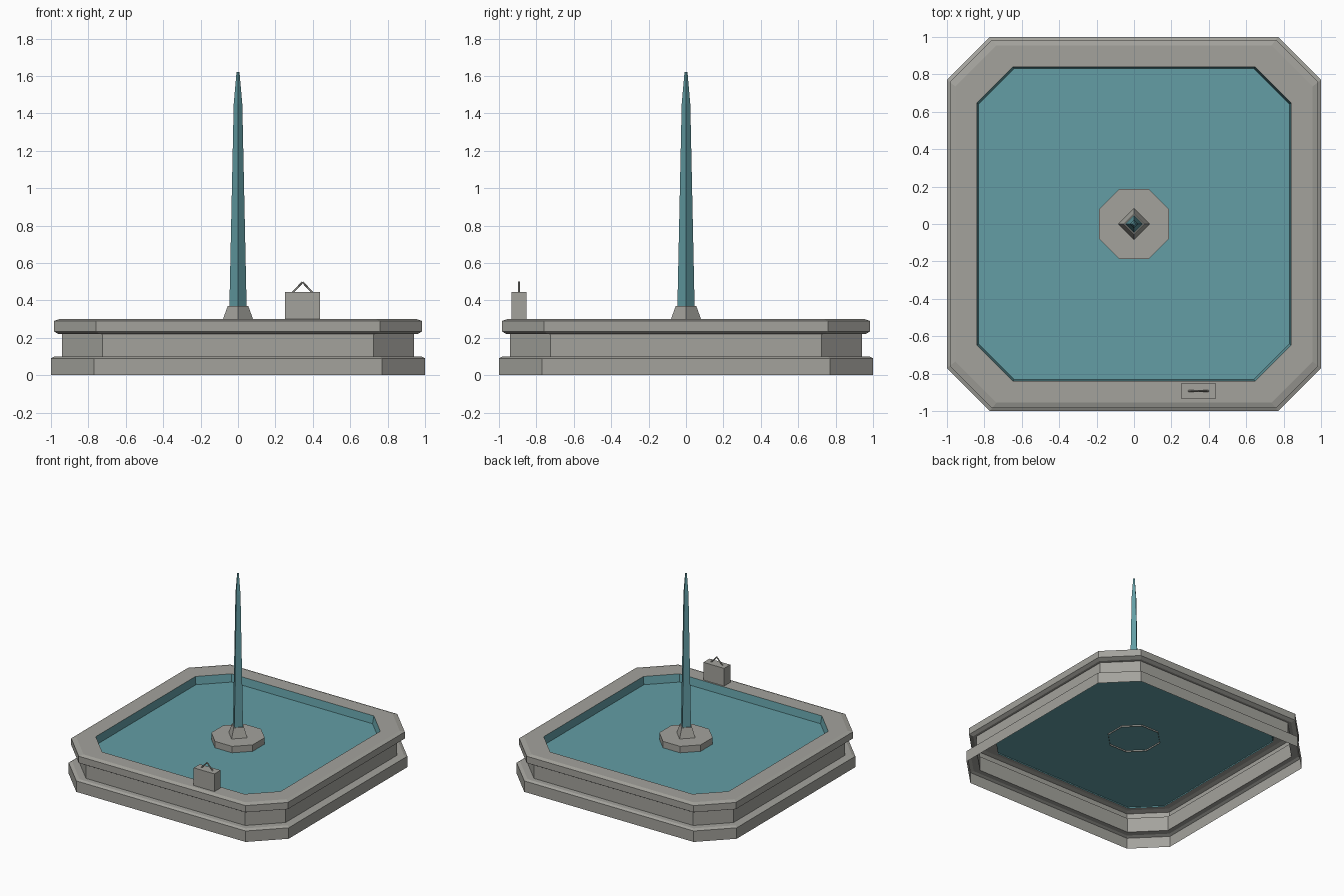
import bpy
import bmesh
import math
from mathutils import Vector

cube = bpy.data.objects.get("Cube")
if cube:
    bpy.data.objects.remove(cube, do_unlink=True)


def material(name, rgb):
    m = bpy.data.materials.new(name)
    m.use_nodes = True
    color = (*rgb, 1)
    m.diffuse_color = color
    m.node_tree.nodes["Principled BSDF"].inputs["Base Color"].default_value = color
    return m


stone = material("grey stone", (0.37, 0.365, 0.335))
water = material("teal water", (0.125, 0.34, 0.375))


def cut_square(half, cut=0.77):
    """Square outline with cut corners, counter-clockwise."""
    c = half * cut
    pts = []
    for k in range(4):
        a = k * math.pi / 2
        for x, y in ((half, -c), (half, c)):
            pts.append((x * math.cos(a) - y * math.sin(a),
                        x * math.sin(a) + y * math.cos(a)))
    return pts


def diamond(half):
    return [(half, 0), (0, half), (-half, 0), (0, -half)]


def rectangle(hx, hy):
    return [(hx, -hy), (hx, hy), (-hx, hy), (-hx, -hy)]


def loft(name, mat, rings, top=False, bottom=False, center=(0, 0)):
    """Join stacked outlines, given as (outline, z), into one mesh."""
    bm = bmesh.new()
    loops = [[bm.verts.new((x + center[0], y + center[1], z)) for x, y in pts]
             for pts, z in rings]
    for a, b in zip(loops, loops[1:]):
        n = len(a)
        for i in range(n):
            j = (i + 1) % n
            bm.faces.new((a[i], a[j], b[j], b[i]))
    if top:
        bm.faces.new(loops[-1])
    if bottom:
        bm.faces.new(loops[0][::-1])
    me = bpy.data.meshes.new(name)
    bm.to_mesh(me)
    bm.free()
    me.materials.append(mat)
    ob = bpy.data.objects.new(name, me)
    bpy.context.collection.objects.link(ob)
    return ob


# Stepped basin wall, hollow underneath
profile = [(1, 0), (1, 0.09), (0.98, 0.1), (0.94, 0.1), (0.94, 0.22),
           (0.96, 0.22), (0.985, 0.235), (0.985, 0.29), (0.955, 0.3), (0.84, 0.3)]
loft("basin_wall", stone, [(cut_square(r), z) for r, z in profile])

# Inner lining and water surface
loft("basin_lining", water, [(cut_square(0.84), 0.3), (cut_square(0.83), 0.225)])
loft("water_surface", water, [(cut_square(0.832), 0.237)], top=True)

# Octagonal pedestal, slightly below the water
octagon = cut_square(0.188, math.tan(math.pi / 8))
loft("pedestal", stone, [(octagon, 0.225), (octagon, 0.29)], top=True)

# Spire and its foot
loft("spire_foot", stone, [(diamond(0.084), 0.29), (diamond(0.055), 0.37)], top=True)
loft("spire", water, [(diamond(0.046), 0.37), (diamond(0.023), 1.45),
                      (diamond(0.008), 1.62)], top=True)

# Box on the front rim
box_x, box_y = 0.345, -0.893
side = rectangle(0.094, 0.04)
loft("rim_box", stone, [(side, 0.3), (side, 0.445)], top=True, bottom=True,
     center=(box_x, box_y))

# Bent handle made of two thin bars
apex = Vector((box_x, box_y, 0.498))
for label, s in (("left", 1), ("right", -1)):
    foot = Vector((box_x + s * 0.052, box_y, 0.443))
    d = apex - foot
    bpy.ops.mesh.primitive_cylinder_add(vertices=6, radius=0.005, depth=d.length,
                                        location=(apex + foot) / 2)
    bar = bpy.context.object
    bar.name = "handle_bar_" + label
    bar.rotation_euler = d.to_track_quat("Z", "Y").to_euler()
    bar.data.materials.append(stone)
